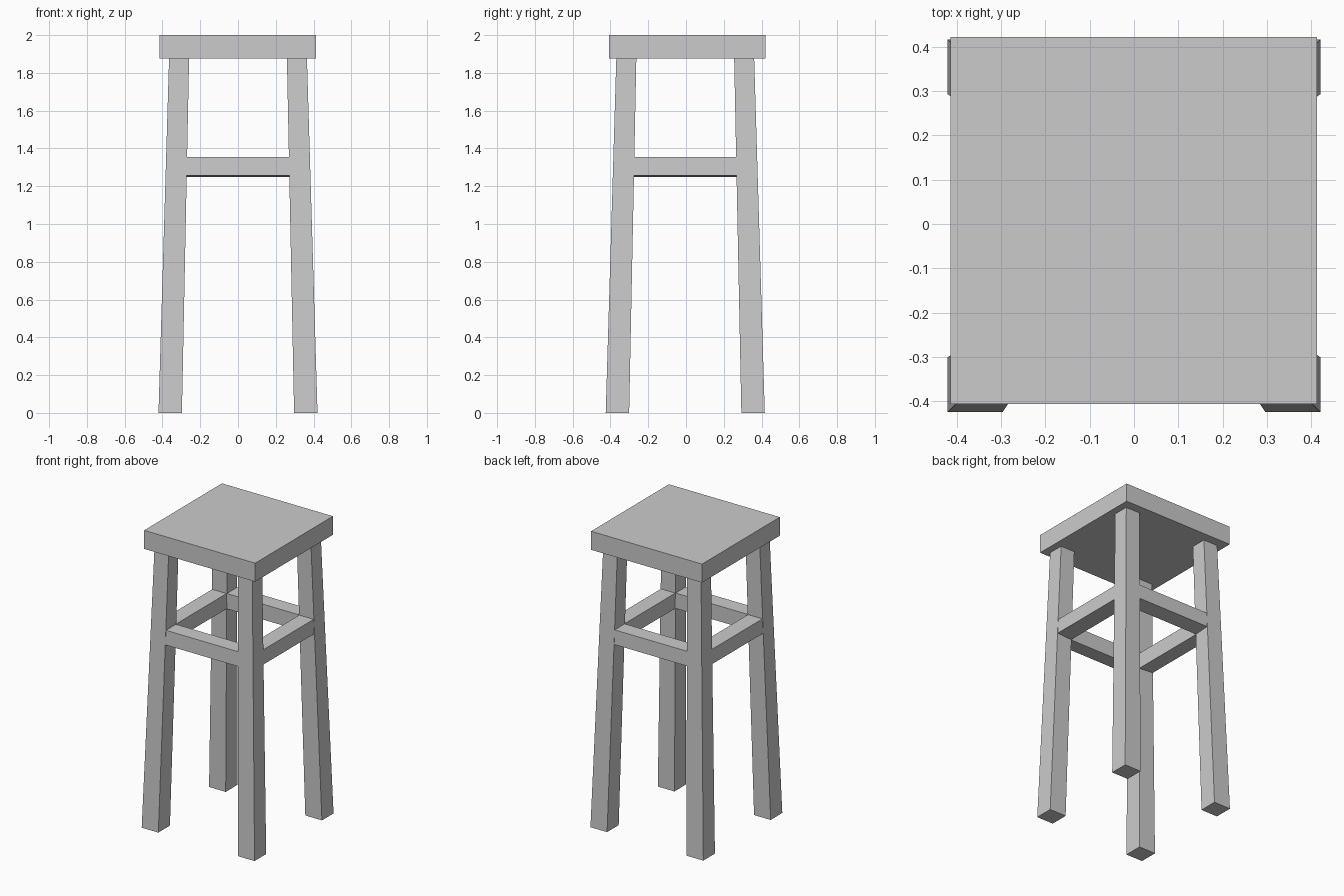
import bpy
import bmesh

cube = bpy.data.objects.get("Cube")
if cube:
    bpy.data.objects.remove(cube, do_unlink=True)

# Single plain grey finish
grey = bpy.data.materials.new("plain_grey")
grey.use_nodes = True
colour = (0.6, 0.6, 0.6, 1)
grey.diffuse_color = colour
grey.node_tree.nodes["Principled BSDF"].inputs["Base Color"].default_value = colour

SEAT_BOTTOM, HEIGHT = 1.875, 2.0
LEG_Y = -0.004  # the leg frame sits slightly forward of the seat


def block(name, low, high, location=(0, 0, 0)):
    """Six-sided block between two quads, each listed in the same turning order."""
    bm = bmesh.new()
    a = [bm.verts.new(p) for p in low]
    b = [bm.verts.new(p) for p in high]
    bm.faces.new(a)
    bm.faces.new(b)
    for i in range(4):
        j = (i + 1) % 4
        bm.faces.new((a[i], a[j], b[j], b[i]))
    bmesh.ops.recalc_face_normals(bm, faces=bm.faces)
    mesh = bpy.data.meshes.new(name)
    bm.to_mesh(mesh)
    bm.free()
    mesh.materials.append(grey)
    obj = bpy.data.objects.new(name, mesh)
    obj.location = location
    bpy.context.collection.objects.link(obj)
    return obj


def rect(x0, x1, y0, y1, z):
    return [(x0, y0, z), (x1, y0, z), (x1, y1, z), (x0, y1, z)]


def leg_span(z):
    """Inner and outer distance of a leg from the centre at height z."""
    t = z / SEAT_BOTTOM
    return 0.297 - 0.038 * t, 0.421 - 0.056 * t


# Seat slab
block("seat", rect(-0.415, 0.413, -0.407, 0.422, SEAT_BOTTOM),
      rect(-0.415, 0.413, -0.407, 0.422, HEIGHT))

# Tapered, splayed legs
for y_name, sy in (("front", -1), ("back", 1)):
    for x_name, sx in (("right", -1), ("left", 1)):
        ends = []
        for z in (0, SEAT_BOTTOM):
            i, o = leg_span(z)
            ends.append(rect(sx * i, sx * o, sy * i, sy * o, z))
        block(f"{y_name}_{x_name}_leg", *ends, location=(0, LEG_Y, 0))

# Rails, nearly flush with the legs, with a slightly sloping underside
top_in, top_out = leg_span(1.355)
low_in, low_out = leg_span(1.255)
gap = 0.002
section = [(low_out - gap, 1.257), (low_in + gap, 1.25),
           (top_in + gap, 1.355), (top_out - gap, 1.355)]
reach = low_in + 0.01
for name, axis, side in (("front_rail", 0, -1), ("back_rail", 0, 1),
                         ("right_rail", 1, -1), ("left_rail", 1, 1)):
    ends = []
    for along in (-reach, reach):
        ends.append([(along, side * d, z) if axis == 0 else (side * d, along, z)
                     for d, z in section])
    block(name, *ends, location=(0, LEG_Y, 0))
